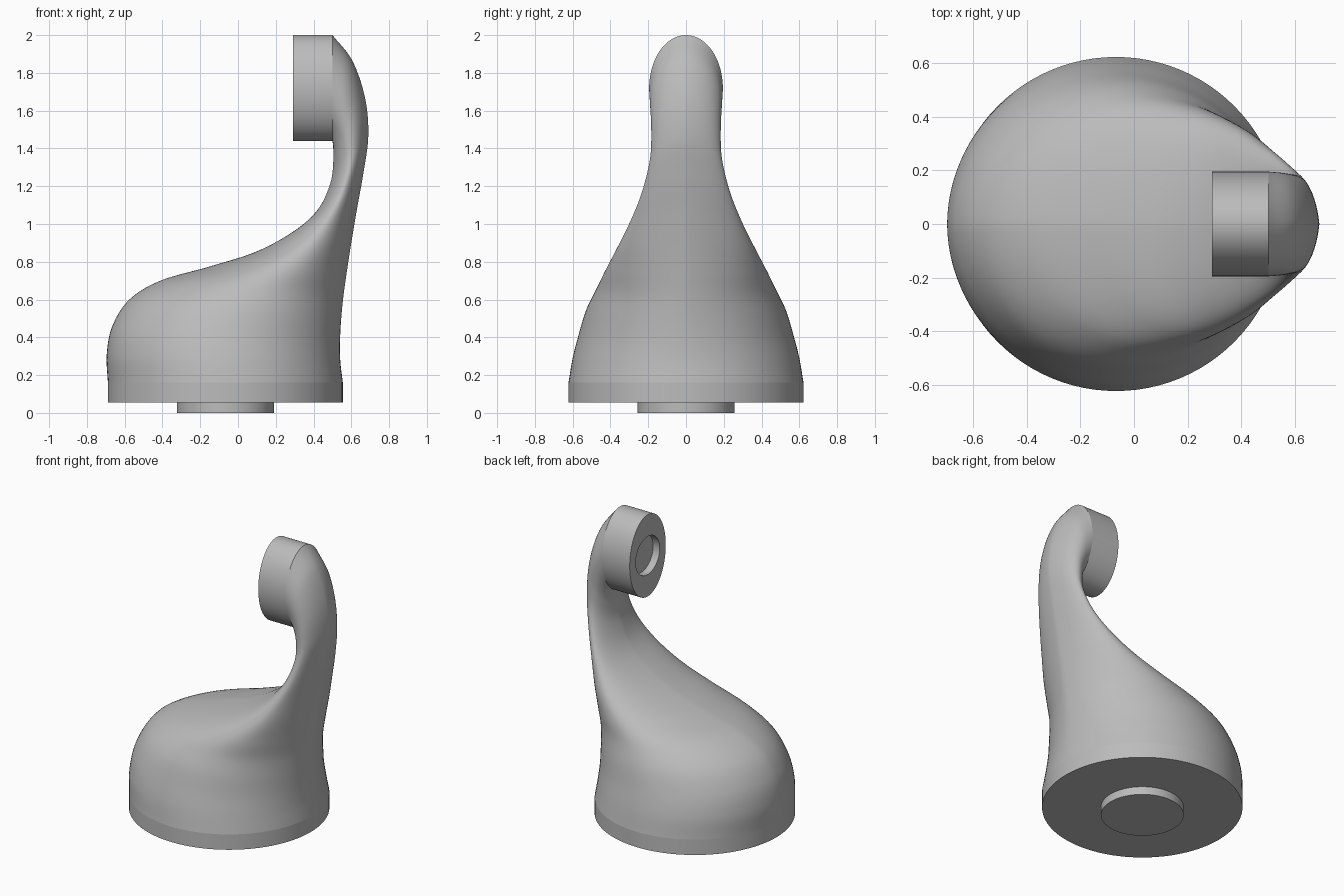
import bpy, bmesh, math
from mathutils import Vector

if "Cube" in bpy.data.objects:
    bpy.data.objects.remove(bpy.data.objects["Cube"])

grey = bpy.data.materials.new("grey")
grey.diffuse_color = (0.5, 0.5, 0.5, 1)
grey.use_nodes = True
grey.node_tree.nodes["Principled BSDF"].inputs["Base Color"].default_value = grey.diffuse_color
N = 96          # points round each section
CX = -0.067     # axis of the round base


def finish(name, bm, angle=35):
    bmesh.ops.recalc_face_normals(bm, faces=bm.faces[:])
    me = bpy.data.meshes.new(name)
    bm.to_mesh(me)
    bm.free()
    me.materials.append(grey)
    ob = bpy.data.objects.new(name, me)
    bpy.context.collection.objects.link(ob)
    bpy.ops.object.select_all(action='DESELECT')
    ob.select_set(True)
    bpy.context.view_layer.objects.active = ob
    bpy.ops.object.shade_smooth_by_angle(angle=math.radians(angle))
    return ob


def loft(name, rings, cap_start=True, cap_end=True, angle=35):
    bm = bmesh.new()
    vs = [[bm.verts.new(p) for p in r] for r in rings]
    for a, b in zip(vs, vs[1:]):
        for i in range(N):
            j = (i + 1) % N
            bm.faces.new((a[i], a[j], b[j], b[i]))
    if cap_start:
        bm.faces.new(vs[0])
    if cap_end:
        bm.faces.new(vs[-1])
    return finish(name, bm, angle)


def section(lx, lz, rx, rz, w, point):
    """Closed section between an inner and an outer guide point, pointed at both ends."""
    ring = []
    for i in range(N):
        t = 2 * math.pi * i / N
        tri = 1 - 2 * (t if t <= math.pi else 2 * math.pi - t) / math.pi
        c = math.cos(t) * (1 - point) + tri * point
        f = (c + 1) / 2
        ring.append((lx + (rx - lx) * f, w * math.sin(t), lz + (rz - lz) * f))
    return ring


def catmull(pts, steps):
    pts = [Vector(p) for p in pts]
    ext = [2 * pts[0] - pts[1]] + pts + [2 * pts[-1] - pts[-2]]
    out = []
    for k in range(1, len(ext) - 2):
        a, b, c, d = ext[k - 1:k + 3]
        for s in range(steps):
            t = s / steps
            out.append(0.5 * (2 * b + (c - a) * t + (2 * a - 5 * b + 4 * c - d) * t * t
                              + (3 * b - a - 3 * c + d) * t ** 3))
    return out + [pts[-1]]


# Swept body: inner x, z, outer x, z, half width, pointedness
stations = [
    (-0.689, 0.16, 0.555, 0.16, 0.622, 0.0),
    (-0.695, 0.31, 0.542, 0.27, 0.60, 0.02),
    (-0.665, 0.46, 0.540, 0.37, 0.568, 0.06),
    (-0.575, 0.60, 0.545, 0.48, 0.53, 0.10),
    (-0.410, 0.70, 0.557, 0.61, 0.475, 0.15),
    (-0.150, 0.775, 0.575, 0.74, 0.425, 0.2),
    (0.100, 0.855, 0.598, 0.89, 0.365, 0.25),
    (0.300, 0.965, 0.630, 1.08, 0.29, 0.3),
    (0.425, 1.08, 0.664, 1.27, 0.23, 0.3),
    (0.490, 1.22, 0.690, 1.47, 0.19, 0.3),
    (0.505, 1.34, 0.672, 1.67, 0.184, 0.2),
    (0.504, 1.405, 0.605, 1.865, 0.19, 0.08),
    (0.500, 1.44, 0.500, 2.0, 0.195, 0.0),
]
loft("curved_body", [section(*p) for p in catmull(stations, 8)], False, False, 60)


# Round base and foot
def circle(r, z):
    return [(CX + r * math.cos(2 * math.pi * i / N), r * math.sin(2 * math.pi * i / N), z)
            for i in range(N)]


loft("base_rim", [circle(0.622, 0.055), circle(0.622, 0.16)], True, False)
loft("foot_disc", [circle(0.257, 0.0), circle(0.257, 0.055)], True, False)


# Oval head with a shallow round socket in its face
def oval(x, ry, rz):
    return [(x, ry * math.cos(2 * math.pi * i / N), 1.72 + rz * math.sin(2 * math.pi * i / N))
            for i in range(N)]


loft("oval_head", [oval(0.5, 0.195, 0.28), oval(0.29, 0.195, 0.28),
                   oval(0.29, 0.13, 0.13), oval(0.34, 0.13, 0.13)], False, True)
